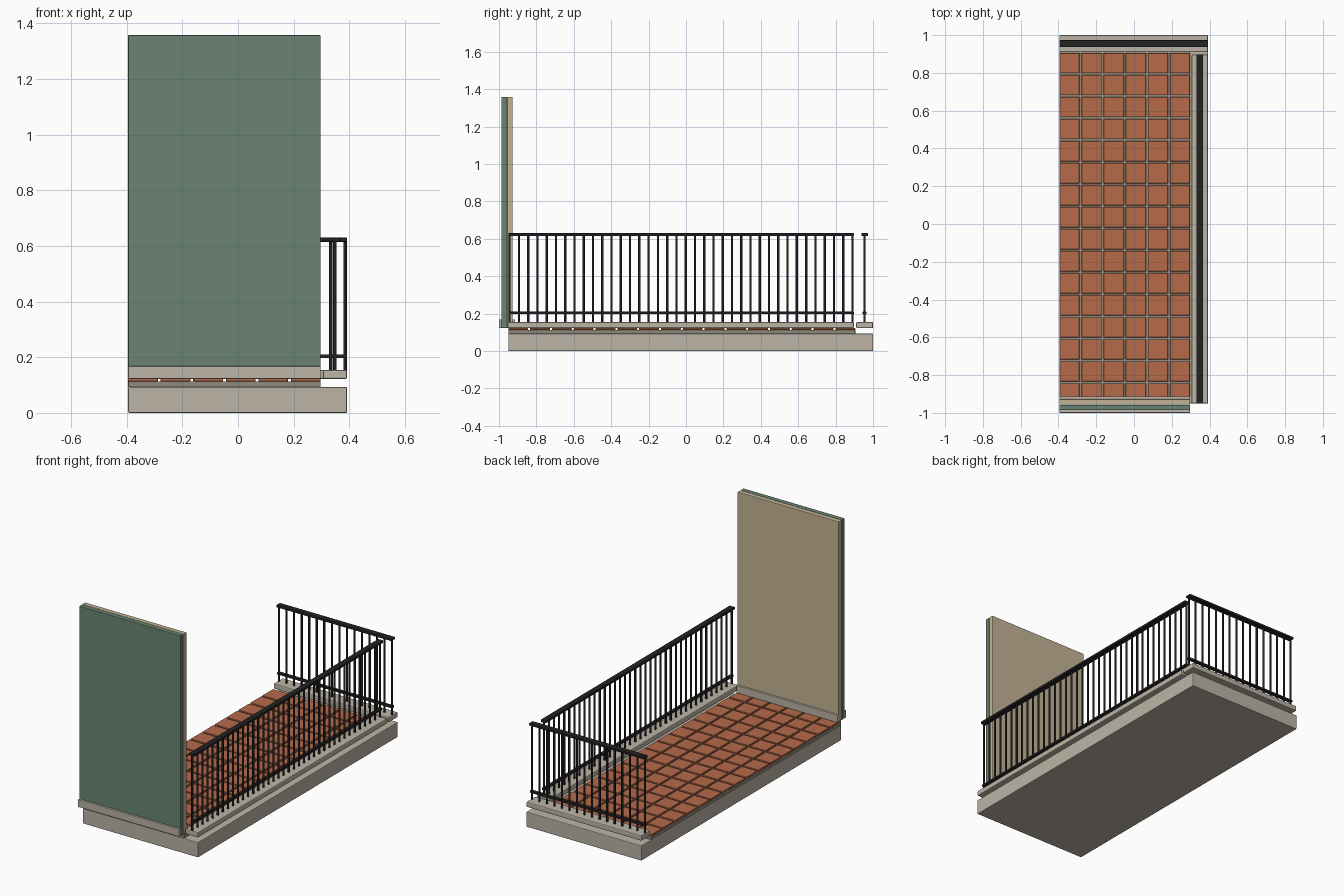
import bpy, bmesh
from mathutils import Matrix, Vector

if "Cube" in bpy.data.objects:
    bpy.data.objects.remove(bpy.data.objects["Cube"])


def material(name, rgb):
    m = bpy.data.materials.new(name)
    lin = [(c / 255 / 12.92) if c < 10 else ((c / 255 + 0.055) / 1.055) ** 2.4 for c in rgb]
    m.diffuse_color = (*lin, 1)
    m.use_nodes = True
    m.node_tree.nodes["Principled BSDF"].inputs["Base Color"].default_value = m.diffuse_color
    return m


STONE = material("pale_stone", (188, 180, 166))
SCREED = material("grey_mortar", (146, 138, 126))
TILE = material("terracotta", (182, 107, 74))
GREEN = material("green_render", (106, 132, 115))
TAN = material("tan_plaster", (196, 180, 148))
BLACK = material("black_iron", (34, 34, 34))


def finish(bm, name, mat):
    me = bpy.data.meshes.new(name)
    bm.to_mesh(me)
    bm.free()
    me.materials.append(mat)
    ob = bpy.data.objects.new(name, me)
    bpy.context.collection.objects.link(ob)
    return ob


def add_box(bm, x, y, z):
    lo, hi = Vector((x[0], y[0], z[0])), Vector((x[1], y[1], z[1]))
    mat = Matrix.Translation((lo + hi) / 2) @ Matrix.Diagonal((*(hi - lo), 1))
    bmesh.ops.create_cube(bm, size=1, matrix=mat)


def boxes(name, mat, items, bevel=0.0, segments=2):
    bm = bmesh.new()
    for it in items:
        add_box(bm, *it)
    if bevel:
        bmesh.ops.bevel(bm, geom=bm.edges[:], offset=bevel, segments=segments,
                        profile=0.5, affect='EDGES')
    return finish(bm, name, mat)


X0, X1, XW = -0.395, 0.392, 0.297     # slab left, slab right, floor right
FLOOR = 0.122

# Base slab and mortar bed
boxes("base_slab", STONE, [((X0, X1), (-0.95, 1.0), (0, 0.093))], 0.004)
boxes("mortar_bed", SCREED, [((X0, XW), (-0.95, 0.905), (0.093, 0.113))], 0.002)

# Floor tiles, 6 by 16
GAP = 0.010
tw = (XW - X0 - 5 * GAP) / 6
th = (1.855 - 15 * GAP) / 16
tiles = []
for i in range(6):
    for j in range(16):
        x = X0 + i * (tw + GAP)
        y = -0.95 + j * (th + GAP)
        tiles.append(((x, x + tw), (y, y + th), (0.112, FLOOR + 0.001)))
boxes("floor_tiles", TILE, tiles, 0.002, 1)

# Kerbs under the railings
boxes("side_kerb", STONE, [((0.305, X1), (-0.95, 0.897), (FLOOR, 0.155))], 0.006)
boxes("back_kerb", STONE, [((X0, X1), (0.91, 1.0), (FLOOR, 0.155))], 0.006)

# End wall: outer and inner leaf with skirtings
boxes("outer_wall", GREEN, [((X0, XW), (-0.986, -0.957), (FLOOR, 1.358))], 0.003)
boxes("inner_wall", TAN, [((X0, XW), (-0.956, -0.927), (FLOOR, 1.358))], 0.003)
boxes("outer_skirting", STONE, [((X0, XW), (-1.0, -0.985), (FLOOR, 0.168))], 0.003)
boxes("inner_skirting", STONE, [((X0, XW), (-0.928, -0.913), (FLOOR, 0.168))], 0.003)


# Railings: top rail, lower rail and a row of balusters
def railing(name, start, end, axis, across, count):
    def span(a, b, w):
        s, c = (a, b), (across - w / 2, across + w / 2)
        return (s, c) if axis == 'X' else (c, s)
    boxes(name + "_top_rail", BLACK, [(*span(start, end, 0.036), (0.615, 0.630))], 0.003)
    boxes(name + "_lower_rail", BLACK, [(*span(start, end, 0.020), (0.197, 0.210))], 0.002)
    bm = bmesh.new()
    r = 0.006
    first, last = start + r + 0.001, end - r - 0.001
    for k in range(count):
        t = first + (last - first) * k / (count - 1)
        p = (t, across) if axis == 'X' else (across, t)
        bmesh.ops.create_cone(bm, cap_ends=True, segments=12, radius1=r, radius2=r,
                              depth=0.467, matrix=Matrix.Translation((*p, 0.3865)))
    ob = finish(bm, name + "_balusters", BLACK)
    bpy.context.view_layer.objects.active = ob
    ob.select_set(True)
    bpy.ops.object.shade_smooth_by_angle(angle=0.8)
    ob.select_set(False)


railing("side_railing", -0.95, 0.897, 'Y', 0.348, 38)
railing("back_railing", X0, X1, 'X', 0.955, 16)
